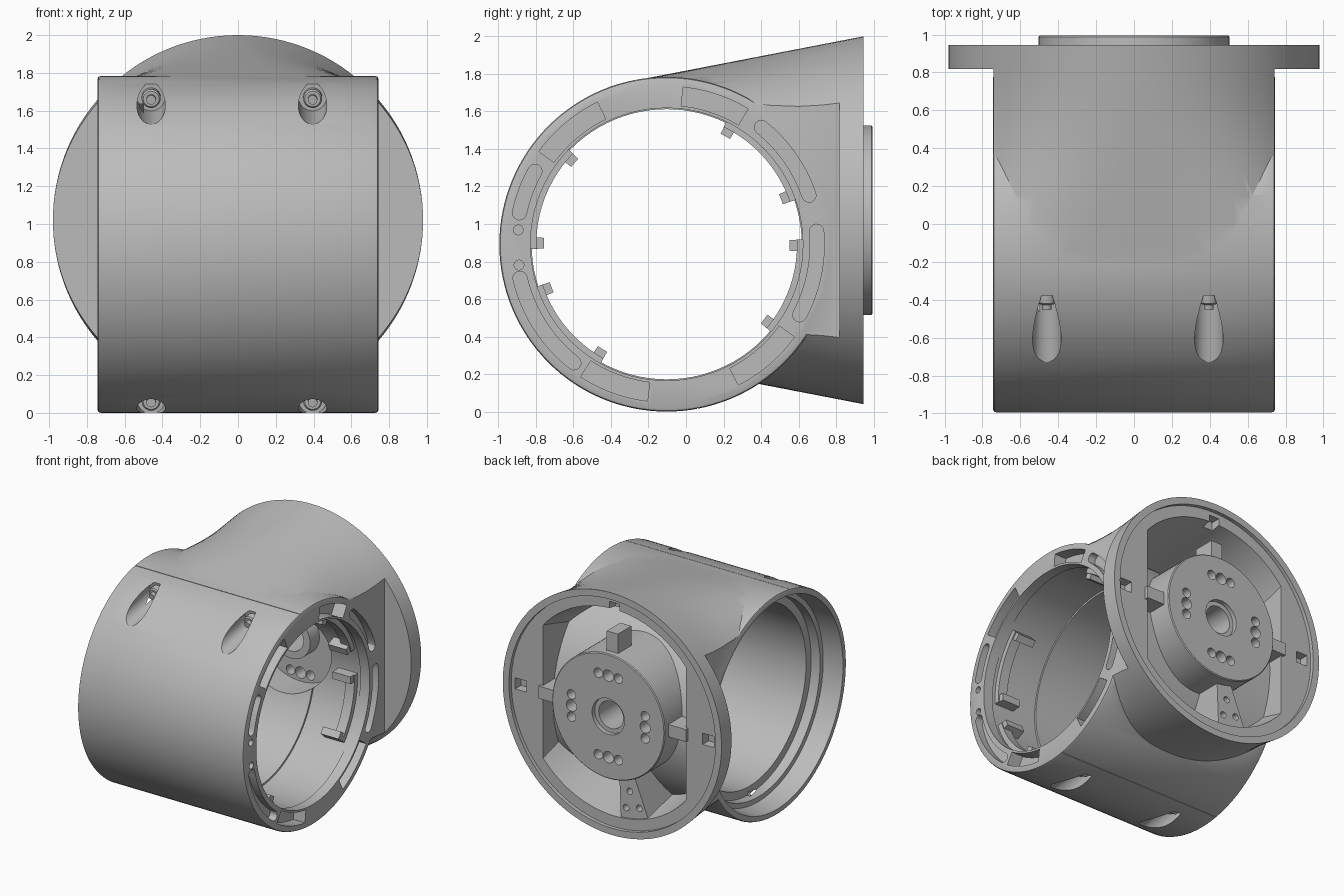
import bpy, bmesh
from math import sin, cos, pi, radians, copysign
from mathutils import Matrix, Vector

if "Cube" in bpy.data.objects:
    bpy.data.objects.remove(bpy.data.objects["Cube"])

TUBE = Vector((0, -0.103, 0.892))   # centre of the cross tube, axis along x
HUB = Vector((0, 0, 1.02))          # centre of the flange, axis along y
ALONG_X = Matrix.Rotation(pi / 2, 4, 'Y')
ALONG_Y = Matrix.Rotation(-pi / 2, 4, 'X')

grey = bpy.data.materials.new("cast_grey")
grey.use_nodes = True
grey.diffuse_color = (0.5, 0.5, 0.5, 1)
grey.node_tree.nodes["Principled BSDF"].inputs["Base Color"].default_value = (0.5, 0.5, 0.5, 1)


def skin(name, rings):
    """Closed solid through equal rings of points, capped at both ends."""
    bm = bmesh.new()
    loops = [[bm.verts.new(p) for p in ring] for ring in rings]
    n = len(loops[0])
    for a, b in zip(loops, loops[1:]):
        for i in range(n):
            j = (i + 1) % n
            bm.faces.new((a[i], a[j], b[j], b[i]))
    bm.faces.new(loops[0])
    bm.faces.new(loops[-1])
    bmesh.ops.recalc_face_normals(bm, faces=bm.faces)
    mesh = bpy.data.meshes.new(name)
    bm.to_mesh(mesh)
    bm.free()
    obj = bpy.data.objects.new(name, mesh)
    bpy.context.scene.collection.objects.link(obj)
    return obj


def lathe(name, profile, centre, turn, steps=96):
    """Revolve (radius, height) points around an axis."""
    place = Matrix.Translation(centre) @ turn
    turns = [2 * pi * i / steps for i in range(steps)]
    return skin(name, [[place @ Vector((r * cos(a), r * sin(a), h)) for a in turns]
                       for r, h in profile])


def rod(name, radius, lo, hi, centre, turn, steps=24):
    return lathe(name, [(radius, lo), (radius, hi)], centre, turn, steps)


def prism(name, points, push):
    return skin(name, [points, [Vector(p) + Vector(push) for p in points]])


def box(name, lo, hi):
    (a, b, c), (d, e, f) = lo, hi
    return prism(name, [(a, b, c), (d, b, c), (d, e, c), (a, e, c)], (0, 0, f - c))


def on_tube(radius, degrees, x):
    a = radians(degrees)
    return TUBE + Vector((x, radius * cos(a), radius * sin(a)))


def arc(name, a0, a1, r0, r1, x0, x1, rounded=False):
    """Curved bar around the tube axis, with square or round ends."""
    n, mid, half = 12, (r0 + r1) / 2, (r1 - r0) / 2
    sweep = [a0 + (a1 - a0) * i / n for i in range(n + 1)]
    caps = [[], []]
    if rounded:
        for cap, end, start in ((caps[0], a1, a1), (caps[1], a0, a0 + 180)):
            c = on_tube(mid, end, x0)
            for i in range(1, 6):
                t = radians(start + 30 * i)
                cap.append(c + Vector((0, half * cos(t), half * sin(t))))
    pts = [on_tube(r1, a, x0) for a in sweep] + caps[0]
    pts += [on_tube(r0, a, x0) for a in reversed(sweep)] + caps[1]
    return prism(name, pts, (x1 - x0, 0, 0))


def on_flange(degrees, tangent, radius, y):
    a = radians(degrees)
    return HUB + Vector((radius * cos(a) - tangent * sin(a), y,
                         radius * sin(a) + tangent * cos(a)))


def block(name, degrees, outline, y0, y1):
    """Bar on the flange, from (tangent, radius) points."""
    return prism(name, [on_flange(degrees, t, r, y0) for t, r in outline], (0, y1 - y0, 0))


def combine(target, other, operation):
    mod = target.modifiers.new("combine", 'BOOLEAN')
    mod.operation, mod.solver, mod.object = operation, 'EXACT', other
    bpy.context.view_layer.update()
    bpy.context.view_layer.objects.active = target
    bpy.ops.object.modifier_apply(modifier=mod.name)
    bpy.data.objects.remove(other)


def cut(target, other):
    combine(target, other, 'DIFFERENCE')


def add(target, other):
    combine(target, other, 'UNION')


def neck_ring(y):
    """Section of the neck: a circle at the flange, squarer and lower at the tube."""
    high = 0.98 - 0.193 * (0.945 - y)
    power = 2 / (2 + 1.6 * max(0, (0.81 - y) / 0.91) ** 2.5)
    ring = []
    for i in range(128):
        c, s = cos(2 * pi * i / 128), sin(2 * pi * i / 128)
        ring.append(HUB + Vector((0.98 * copysign(abs(c) ** power, c), y,
                                  high * copysign(abs(s) ** power, s))))
    return ring


# Tapered neck ending in the flange, with flat sides
body = skin("joint_housing", [neck_ring(y) for y in
                              (-0.27, -0.15, 0, 0.15, 0.3, 0.45, 0.6, 0.72, 0.81, 0.945)])
for lo, hi in ((-1.2, -0.741), (0.741, 1.2)):
    cut(body, box("side_cut", (lo, -1, -0.5), (hi, 0.817, 2.5)))

# Shallow face recess and deep hollow behind the flange
cut(body, rod("face_recess", 0.925, 0.915, 1.1, HUB, ALONG_Y, 96))
hollow = lathe("hollow", [(0.69, 0.1), (0.845, 0.96)], HUB, ALONG_Y)
combine(hollow, box("hollow_limit", (-0.64, 0, -0.5), (0.64, 1.2, 2.5)), 'INTERSECT')
cut(body, hollow)
for angle in (0, 90, 180):
    cut(body, block("rim_notch", angle,
                    [(-0.045, 0.79), (0.045, 0.79), (0.045, 0.89), (-0.045, 0.89)], 0.84, 1.0))

# Cross tube with softened end edges
add(body, lathe("tube", [(0.875, -0.744), (0.887, -0.739), (0.892, -0.726),
                         (0.892, 0.726), (0.887, 0.739), (0.875, 0.744)],
                TUBE, ALONG_X, 128))

# Output hub, key blocks and drilled web
add(body, lathe("hub", [(0.505, 0.4), (0.505, 0.988), (0.498, 0.995)], HUB, ALONG_Y))
for angle in (0, 90, 180):
    add(body, block("key", angle,
                    [(-0.05, 0.46), (0.05, 0.46), (0.05, 0.66), (-0.05, 0.66)], 0.77, 0.943))
add(body, block("web", -102, [(-0.06, 0.45), (0.06, 0.45), (0.13, 0.86), (-0.13, 0.86)],
                0.5, 0.905))
for t, r in ((0, 0.62), (-0.06, 0.75), (0.06, 0.75)):
    cut(body, rod("web_hole", 0.026, 0.8, 1, on_flange(-102, t, r, 0), ALONG_Y))

# Stepped bore through the tube
cut(body, lathe("bore", [(0.85, -0.8), (0.825, -0.58), (0.785, -0.58), (0.785, -0.5),
                         (0.72, -0.5), (0.72, 0.25), (0.735, 0.25), (0.735, 0.66),
                         (0.726, 0.66), (0.726, 0.8)], TUBE, ALONG_X))

# Hub underside pocket, centre boss and bolt holes
cut(body, rod("hub_pocket", 0.4, 0.2, 0.8, HUB, ALONG_Y, 64))
add(body, rod("hub_boss", 0.17, 0.68, 0.9, HUB, ALONG_Y, 48))
cut(body, rod("centre_hole", 0.11, 0.5, 1.2, HUB, ALONG_Y, 48))
cut(body, rod("centre_step", 0.145, 0.96, 1.2, HUB, ALONG_Y, 48))
for angle in (0, 90, 180, 270):
    for t, size in ((-0.09, 0.038), (0, 0.046), (0.09, 0.038)):
        cut(body, rod("bolt_hole", size, 0.7, 1.2, on_flange(angle, t, 0.33, 0), ALONG_Y))

# Bayonet segments inside the open end
for a0, a1 in ((19, 64), (-40, 2), (198, 241), (136, 182)):
    add(body, arc("segment", a0, a1, 0.695, 0.765, 0.55, 0.63))
    for a in (a0, a1 - 5):
        add(body, arc("segment_stop", a, a + 5, 0.655, 0.76, 0.46, 0.62))

# End-face pockets, rounded slots and small holes
for a0, a1 in ((116, 144), (59, 84), (-63, -36), (237, 263)):
    cut(body, arc("pocket", a0, a1, 0.742, 0.842, 0.64, 0.8))
for a0, a1 in ((151, 168), (193, 232), (19, 51), (-28, 5)):
    cut(body, arc("slot", a0, a1, 0.765, 0.84, 0.68, 0.8, rounded=True))
for a in (174.5, 188):
    cut(body, rod("pin_hole", 0.026, 0.645, 0.8, on_tube(0.795, a, 0), ALONG_X))

# Split line, screw recesses and screws along the clamp direction
out = Vector((0, -0.983, -0.184))
up = Vector((0, -0.184, 0.983))
turn = out.to_track_quat('Z', 'Y').to_matrix().to_4x4()
screws = []
for s in (-1, 1):
    line = [TUBE + up * s * 0.887 + out * d + Vector((x, 0, 0))
            for x, d in ((-0.8, -0.002), (0.8, -0.002), (0.8, 0.002), (-0.8, 0.002))]
    cut(body, prism("split_line", line, up * s * 0.03))
    for x in (-0.46, 0.395):
        spot = TUBE + up * s * 0.815 + Vector((x, 0, 0))
        cut(body, rod("screw_recess", 0.075, 0.113, 0.9, spot, turn, 32))
        screws.append(lathe("clamp_screw", [(0.05, 0.1), (0.05, 0.16), (0.042, 0.17),
                                            (0.025, 0.17), (0.025, 0.2)], spot, turn, 24))

# Finish and shading
for obj in [body] + screws:
    obj.data.materials.clear()
    obj.data.materials.append(grey)
    for poly in obj.data.polygons:
        poly.material_index = 0
    bpy.ops.object.select_all(action='DESELECT')
    obj.select_set(True)
    bpy.context.view_layer.objects.active = obj
    bpy.ops.object.shade_smooth_by_angle(angle=radians(28))
